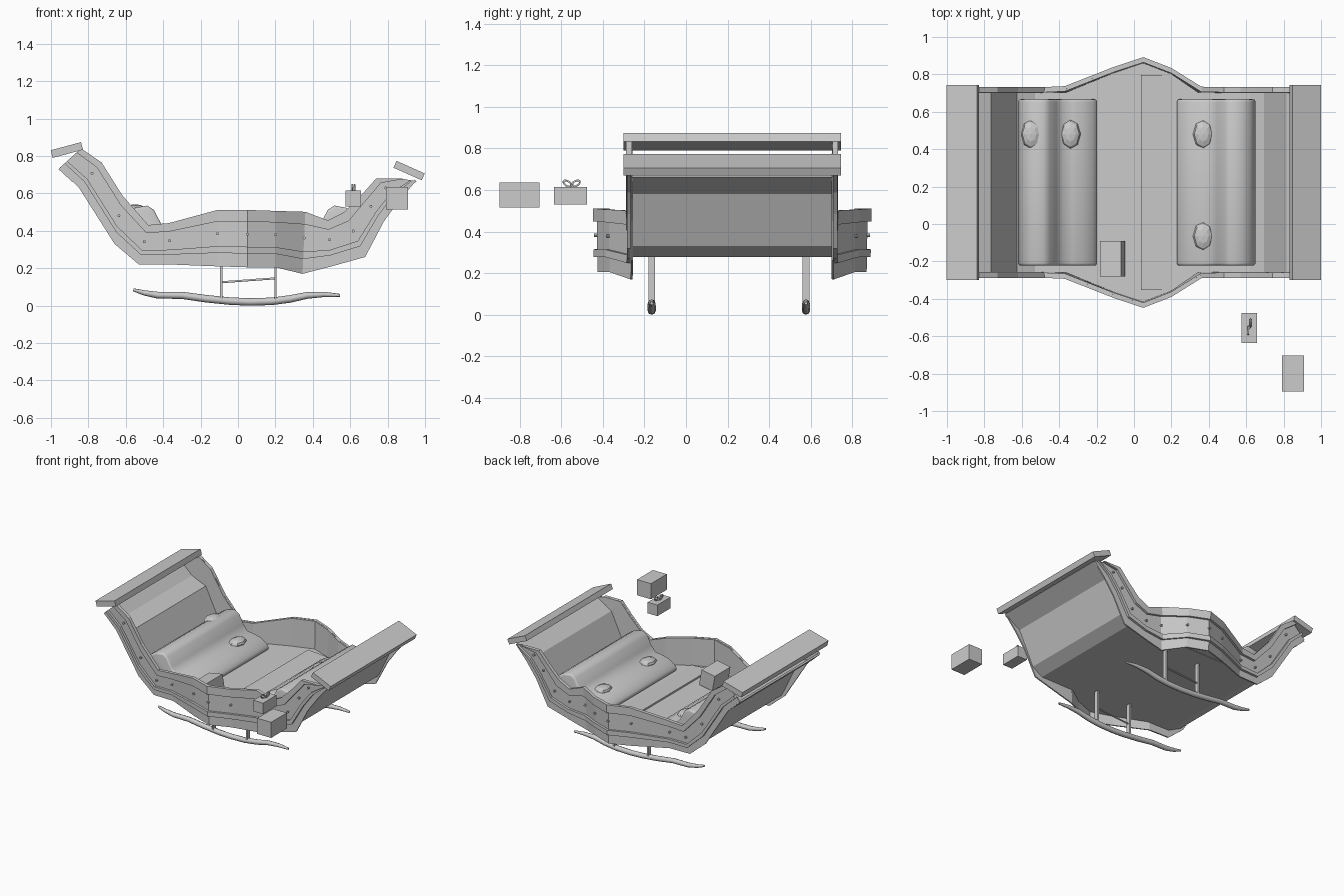
import bpy, bmesh, math
from mathutils import Vector

if "Cube" in bpy.data.objects:
    bpy.data.objects.remove(bpy.data.objects["Cube"])

CY = 0.222  # centre line of the sleigh


def make(name, verts, faces, thick=0.0, bevel=0.0, segs=3, smooth=False):
    bm = bmesh.new()
    vs = [bm.verts.new(v) for v in verts]
    for f in faces:
        bm.faces.new([vs[i] for i in f])
    bmesh.ops.recalc_face_normals(bm, faces=bm.faces)
    me = bpy.data.meshes.new(name)
    bm.to_mesh(me)
    bm.free()
    ob = bpy.data.objects.new(name, me)
    bpy.context.collection.objects.link(ob)
    if thick:
        m = ob.modifiers.new("thickness", 'SOLIDIFY')
        m.thickness, m.offset = thick, 0
    if bevel:
        m = ob.modifiers.new("round", 'BEVEL')
        m.width, m.segments, m.limit_method = bevel, segs, 'ANGLE'
        m.angle_limit = math.radians(50)
    if smooth:
        for p in me.polygons:
            p.use_smooth = True
    return ob


def box(name, loc, size, tilt=0.0):
    bpy.ops.mesh.primitive_cube_add(size=1, location=loc, rotation=(0, tilt, 0))
    ob = bpy.context.object
    ob.name, ob.scale = name, size
    return ob


def sheet(name, profile, y0, y1, thick):
    """Open x-z profile swept along y."""
    n = len(profile)
    verts = [(x, y, z) for y in (y0, y1) for x, z in profile]
    return make(name, verts, [(i, i + 1, n + i + 1, n + i) for i in range(n - 1)], thick)


def tube(name, pts, radii, cyclic=False, res=2):
    cu = bpy.data.curves.new(name, 'CURVE')
    cu.dimensions, cu.bevel_depth, cu.bevel_resolution = '3D', 1.0, res
    cu.use_fill_caps = True
    sp = cu.splines.new('POLY')
    sp.points.add(len(pts) - 1)
    for p, co, r in zip(sp.points, pts, radii):
        p.co, p.radius = (*co, 1), r
    sp.use_cyclic_u = cyclic
    ob = bpy.data.objects.new(name, cu)
    bpy.context.collection.objects.link(ob)
    return ob


# Side wall stations: bottom x, z, top x, z, half width
ST = [(-.955, .735, -.84, .84, .488), (-.85, .63, -.73, .765, .488),
      (-.66, .33, -.62, .59, .488), (-.53, .22, -.48, .43, .488),
      (-.36, .22, -.37, .44, .493), (-.11, .21, -.11, .51, .595),
      (.05, .205, .05, .51, .648), (.20, .205, .20, .505, .590),
      (.345, .17, .36, .50, .490), (.50, .21, .48, .455, .488),
      (.68, .26, .57, .50, .488), (.78, .45, .66, .59, .488),
      (.86, .56, .74, .68, .488), (.95, .665, .87, .68, .488)]


def wall_point(s, t, side, out=0.0):
    bx, bz, tx, tz, w = s
    return Vector((bx + (tx - bx) * t, CY + side * (w + out - .005 * (1 - t)), bz + (tz - bz) * t))


def wall_strip(name, t0, t1, side, inner, outer):
    """Closed board following the wall between two heights and two depths."""
    n = len(ST)
    ring = [(t0, inner), (t1, inner), (t1, outer), (t0, outer)]
    verts = [wall_point(s, t, side, o) for t, o in ring for s in ST]
    faces = [(a * n + i, a * n + i + 1, b * n + i + 1, b * n + i)
             for a, b in ((0, 1), (1, 2), (2, 3), (3, 0)) for i in range(n - 1)]
    faces += [(0, n, 2 * n, 3 * n), (n - 1, 2 * n - 1, 3 * n - 1, 4 * n - 1)]
    make(name, verts, faces)


for side, tag in ((-1, "front"), (1, "rear")):
    wall_strip(tag + "_side_wall", 0, 1, side, -.006, .004)
    wall_strip(tag + "_top_trim", .80, 1.005, side, .004, .022)
    wall_strip(tag + "_lower_trim", .24, .36, side, .004, .022)
    # Nail heads
    for i, s in enumerate(ST[1:-1]):
        p = wall_point(s, .58, side)
        bpy.ops.mesh.primitive_cylinder_add(vertices=8, radius=.008, depth=.016,
                                            location=p + Vector((0, side * .01, 0)),
                                            rotation=(math.pi / 2, 0, 0))
        bpy.context.object.name = f"{tag}_nail_{i}"

# Curved end panels joined by the floor
sheet("body_shell", [(-.955, .735), (-.885, .67), (-.77, .62), (-.63, .335), (-.53, .285),
                     (.62, .285), (.70, .335), (.82, .585), (.95, .668)],
      CY - .481, CY + .481, .014)

# Bulging floor between the side walls
edge = [(s[0], s[4] - .010) for s in ST[4:9]]
outline = [(x, CY - w, .290) for x, w in edge] + [(x, CY + w, .290) for x, w in edge[::-1]]
make("floor", outline, [tuple(range(len(outline)))], .016)
box("foot_board", (.12, CY, .302), (.165, 1.15, .012), math.radians(4))

# Tilted boards capping both ends
box("left_end_board", (-.915, CY, .832), (.168, 1.045, .042), math.radians(-15))
box("right_end_board", (.915, CY, .722), (.165, 1.045, .040), math.radians(24))

# S-shaped cushions
PROFILE = [(-.62, .43), (-.595, .495), (-.55, .523), (-.485, .535), (-.45, .512), (-.415, .445),
           (-.38, .40), (-.33, .395), (-.27, .38), (-.22, .35), (-.195, .32), (-.21, .295),
           (-.50, .295), (-.60, .38)]


def cushion(name, flip):
    pts = [(.03 - x, z) if flip else (x, z) for x, z in PROFILE]
    n = len(pts)
    verts = [(x, y, z) for y in (CY - .445, CY + .445) for x, z in pts]
    faces = [(i, (i + 1) % n, n + (i + 1) % n, n + i) for i in range(n)]
    faces += [tuple(range(n)), tuple(range(n, 2 * n))]
    make(name, verts, faces, bevel=.03, smooth=True)


cushion("left_cushion", False)
cushion("right_cushion", True)

# Cushion buttons
for i, (x, y, z) in enumerate([(-.55, .48, .514), (-.34, .48, .394),
                               (.37, .48, .390), (.37, -.065, .390)]):
    bpy.ops.mesh.primitive_uv_sphere_add(segments=8, ring_count=6, radius=1, location=(x, y, z))
    ob = bpy.context.object
    ob.name, ob.scale = f"cushion_button_{i}", (.055, .078, .028)

# Runners with posts and a thin brace
RUN = [(-.56, .085), (-.50, .068), (-.43, .056), (-.30, .055), (-.17, .037), (-.04, .024),
       (.06, .020), (.18, .023), (.28, .036), (.37, .055), (.46, .060), (.545, .055)]
RAD = [.008, .014, .018, .019, .020, .020, .020, .020, .020, .018, .014, .008]
for y, tag in ((-.165, "front"), (.577, "rear")):
    tube(tag + "_runner", [(x, y, z) for x, z in RUN], RAD)
    for x in (-.09, .20):
        box(tag + "_runner_post", (x, y, .155), (.012, .032, .26))
    tube(tag + "_runner_brace", [(-.09, y, .125), (.20, y, .146)], [.006, .006], res=1)

# Gift boxes: one on the floor, two beside the sleigh
box("floor_gift", (-.115, -.185, .368), (.115, .19, .12), math.radians(-10))
box("small_gift", (.617, -.555, .573), (.082, .16, .085))
box("large_gift", (.85, -.80, .575), (.118, .192, .12))

# Bow on the small gift
for s in (-1, 1):
    ring = []
    for k in range(10):
        a = 2 * math.pi * k / 10
        u, v = .022 * (1 + math.cos(a)), .012 * math.sin(a)
        ring.append((.617 + s * .006, -.55 + s * (u * .9 - v * .4), .620 + u * .5 + v * .9))
    tube("bow_loop", ring, [.005] * 10, cyclic=True, res=1)
box("bow_knot", (.617, -.55, .622), (.014, .016, .018))
